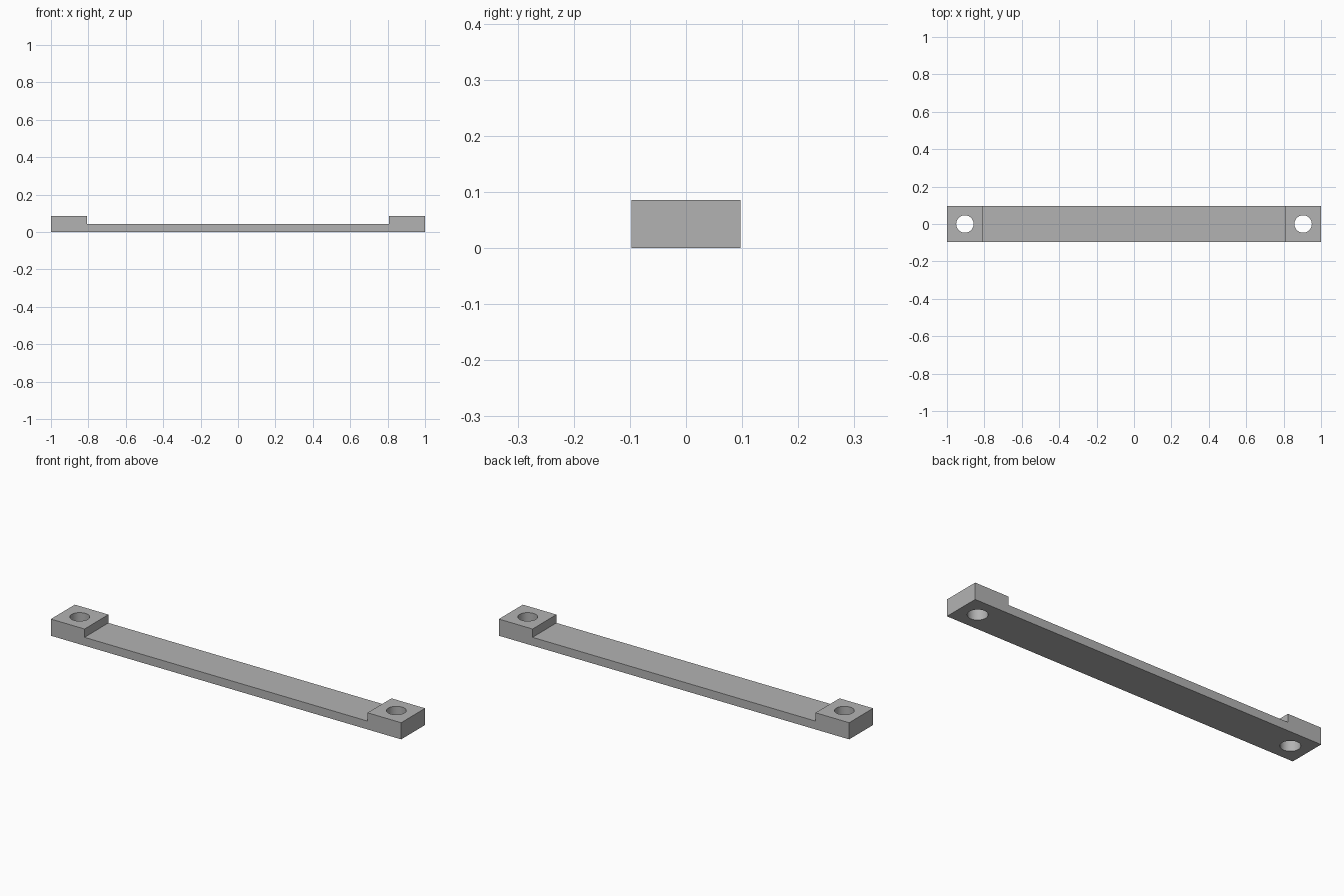
import bpy, bmesh, math

if "Cube" in bpy.data.objects:
    bpy.data.objects.remove(bpy.data.objects["Cube"])

LENGTH, DEPTH, HEIGHT = 2.0, 0.195, 0.086
BAR_TOP, STEP_X = 0.043, 0.808
HOLE_X, HOLE_R = 0.904, 0.0465

grey = bpy.data.materials.new("plain_grey")
grey.diffuse_color = (0.45, 0.45, 0.45, 1)
grey.use_nodes = True
grey.node_tree.nodes["Principled BSDF"].inputs["Base Color"].default_value = grey.diffuse_color

# Bar with raised end pads: side profile extruded along y
half = [(LENGTH / 2, 0), (LENGTH / 2, HEIGHT), (STEP_X, HEIGHT), (STEP_X, BAR_TOP)]
profile = half + [(-x, z) for x, z in reversed(half)]
bm = bmesh.new()
face = bm.faces.new([bm.verts.new((x, -DEPTH / 2, z)) for x, z in profile])
ext = bmesh.ops.extrude_face_region(bm, geom=[face])
bmesh.ops.translate(bm, vec=(0, DEPTH, 0),
                    verts=[v for v in ext["geom"] if isinstance(v, bmesh.types.BMVert)])
bmesh.ops.recalc_face_normals(bm, faces=bm.faces)
mesh = bpy.data.meshes.new("mounting_bar")
bm.to_mesh(mesh)
bm.free()
mesh.materials.append(grey)
bar = bpy.data.objects.new("mounting_bar", mesh)
bpy.context.collection.objects.link(bar)

# Round screw holes through both end pads
for side in (-1, 1):
    bpy.ops.mesh.primitive_cylinder_add(vertices=48, radius=HOLE_R, depth=0.3,
                                        location=(side * HOLE_X, 0, HEIGHT / 2))
    cutter = bpy.context.object
    cutter.name = "hole_cutter"
    cutter.hide_render = True
    cutter.data.materials.append(grey)
    cut = bar.modifiers.new("screw_hole", "BOOLEAN")
    cut.operation = "DIFFERENCE"
    cut.solver = "EXACT"
    cut.object = cutter
    bpy.ops.object.select_all(action="DESELECT")
    bar.select_set(True)
    bpy.context.view_layer.objects.active = bar
    bpy.ops.object.modifier_apply(modifier=cut.name)
    bpy.data.objects.remove(cutter)

# Smooth hole walls, sharp edges elsewhere
bpy.ops.object.shade_smooth_by_angle(angle=math.radians(30))
